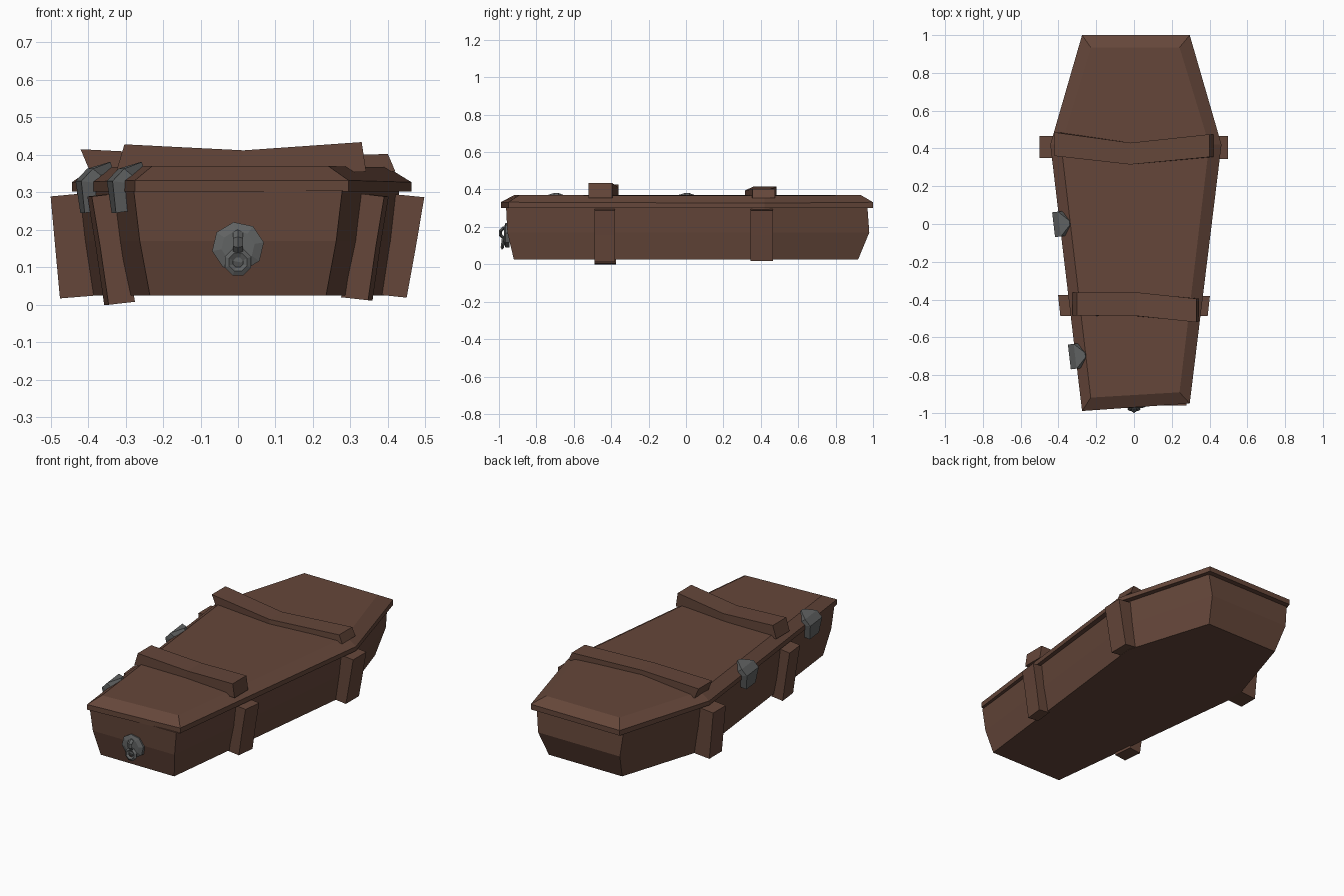
import bpy, bmesh, math
from mathutils import Vector, Matrix

if "Cube" in bpy.data.objects:
    bpy.data.objects.remove(bpy.data.objects["Cube"])


def material(name, col):
    m = bpy.data.materials.new(name)
    m.diffuse_color = (*col, 1)
    m.use_nodes = True
    m.node_tree.nodes["Principled BSDF"].inputs["Base Color"].default_value = m.diffuse_color
    return m


wood = material("brown_wood", (0.13, 0.062, 0.042))
metal = material("dark_metal", (0.12, 0.125, 0.125))


def finish(name, bm, mat):
    bmesh.ops.recalc_face_normals(bm, faces=bm.faces[:])
    me = bpy.data.meshes.new(name)
    bm.to_mesh(me)
    bm.free()
    me.materials.append(mat)
    ob = bpy.data.objects.new(name, me)
    bpy.context.collection.objects.link(ob)
    return ob


def loft(name, rings, mat):
    """Skin a list of equal-length point rings and cap both ends."""
    bm = bmesh.new()
    vs = [[bm.verts.new(p) for p in r] for r in rings]
    n = len(rings[0])
    for a, b in zip(vs, vs[1:]):
        for i in range(n):
            j = (i + 1) % n
            bm.faces.new((a[i], a[j], b[j], b[i]))
    bm.faces.new(vs[0])
    bm.faces.new(vs[-1])
    return finish(name, bm, mat)


def coffin_ring(z, end, shoulder, front, back, cx=0.0, skew=0.0, dz=0.0):
    """Six-sided coffin outline; skew tilts the foot edge, dz drops the shoulders."""
    return [(cx - end, front - skew, z), (cx + end, front + skew, z),
            (cx + shoulder, 0.42, z - dz), (cx + end, back, z),
            (cx - end, back, z), (cx - shoulder, 0.42, z - dz)]


# body with slightly bulging sides
loft("coffin_body", [
    coffin_ring(0.025, 0.235, 0.393, -0.92, 0.92),
    coffin_ring(0.17, 0.262, 0.415, -0.955, 0.98),
    coffin_ring(0.305, 0.278, 0.43, -0.962, 0.97)], wood)

# overhanging lid with a wide bevel
loft("coffin_lid", [
    coffin_ring(0.302, 0.285, 0.453, -0.97, 1.0, 0.01, 0.02),
    coffin_ring(0.332, 0.285, 0.453, -0.97, 1.0, 0.01, 0.02, 0.005),
    coffin_ring(0.37, 0.235, 0.392, -0.905, 0.935, 0.006, 0.014, 0.003)], wood)


# side battens: rows of (z, inner x, outer x), skew follows the wall
def side_batten(name, side, y0, y1, skew, rows):
    rings = []
    for z, xi, xo in rows:
        rings.append([(side * xi, y0, z), (side * xo, y0, z - 0.008),
                      (side * (xo + skew), y1, z - 0.008),
                      (side * (xi + skew), y1, z)])
    loft(name, rings, wood)


side_batten("right_shoulder_batten", 1, 0.345, 0.465, 0.0,
            [(0.027, 0.375, 0.45), (0.165, 0.40, 0.475), (0.295, 0.415, 0.497)])
side_batten("left_shoulder_batten", -1, 0.35, 0.465, 0.0,
            [(0.025, 0.375, 0.475), (0.165, 0.40, 0.488), (0.297, 0.415, 0.50)])
side_batten("right_foot_batten", 1, -0.488, -0.38, 0.012,
            [(0.02, 0.275, 0.347), (0.165, 0.30, 0.368), (0.297, 0.32, 0.39)])
side_batten("left_foot_batten", -1, -0.488, -0.375, 0.012,
            [(0.008, 0.275, 0.345), (0.165, 0.30, 0.368), (0.297, 0.32, 0.39)])


# bent battens across the lid: rows of (x low, x high, y front, y back, z low, z high)
def lid_batten(name, rows):
    loft(name, [[(xl, yf, zl), (xl, yb, zl), (xh, yb, zh), (xh, yf, zh)]
                for xl, xh, yf, yb, zl, zh in rows], wood)


lid_batten("rear_lid_batten", [(-0.395, -0.42, 0.36, 0.485, 0.355, 0.415),
                               (-0.02, -0.02, 0.315, 0.43, 0.35, 0.395),
                               (0.42, 0.40, 0.355, 0.475, 0.355, 0.402)])
lid_batten("front_lid_batten", [(-0.325, -0.303, -0.485, -0.362, 0.355, 0.428),
                                (0.0, 0.015, -0.487, -0.362, 0.35, 0.412),
                                (0.342, 0.33, -0.52, -0.395, 0.355, 0.434)])


# metal clasps folded over the left lid edge
def clasp(name, y):
    along = Vector((-0.165, 1.41, 0)).normalized()
    out = Vector((-along.y, along.x, 0))
    edge = Vector((-0.443 + 0.168 * (0.42 - y) / 1.41, y, 0))
    rings = []
    for oi, zi, oo, zo, w in [(-0.012, 0.25, 0.022, 0.245, 0.05),
                              (-0.005, 0.325, 0.033, 0.33, 0.066),
                              (-0.02, 0.345, 0.002, 0.363, 0.066),
                              (-0.058, 0.36, -0.052, 0.381, 0.012)]:
        ring = []
        for o, z, s in ((oi, zi, -1), (oo, zo, -1), (oo, zo, 1), (oi, zi, 1)):
            ring.append(edge + out * o + along * w * s + Vector((0, 0, z)))
        rings.append(ring)
    loft(name, rings, metal)


clasp("middle_clasp", 0.0)
clasp("foot_clasp", -0.70)


# eight-sided domed backplate on the foot end
def octagon(r, y):
    return [(r * math.cos(math.radians(45 * i + 10)), y,
             0.155 + r * 0.95 * math.sin(math.radians(45 * i + 10)))
            for i in range(8)]


loft("handle_plate", [octagon(0.07, -0.945), octagon(0.07, -0.965),
                      octagon(0.045, -0.974)], metal)


# faceted rings: loop through the plate and hanging pull
def ring(name, centre, rot, major, minor, width, seg=8, sides=4):
    m = Matrix.Translation(centre) @ rot
    bm = bmesh.new()
    vs = []
    for i in range(seg):
        a = 2 * math.pi * (i + 0.5) / seg
        row = []
        for j in range(sides):
            b = 2 * math.pi * j / sides
            r = major + minor * math.cos(b)
            row.append(bm.verts.new(m @ Vector((r * math.cos(a), r * math.sin(a),
                                                width * math.sin(b)))))
        vs.append(row)
    for i in range(seg):
        for j in range(sides):
            k, l = (i + 1) % seg, (j + 1) % sides
            bm.faces.new((vs[i][j], vs[k][j], vs[k][l], vs[i][l]))
    finish(name, bm, metal)


ring("handle_loop", (0, -0.966, 0.167), Matrix.Rotation(math.pi / 2, 4, 'Y'),
     0.028, 0.009, 0.014)
ring("handle_pull", (0, -0.979, 0.113), Matrix.Rotation(math.radians(82), 4, 'X'),
     0.026, 0.012, 0.009)
